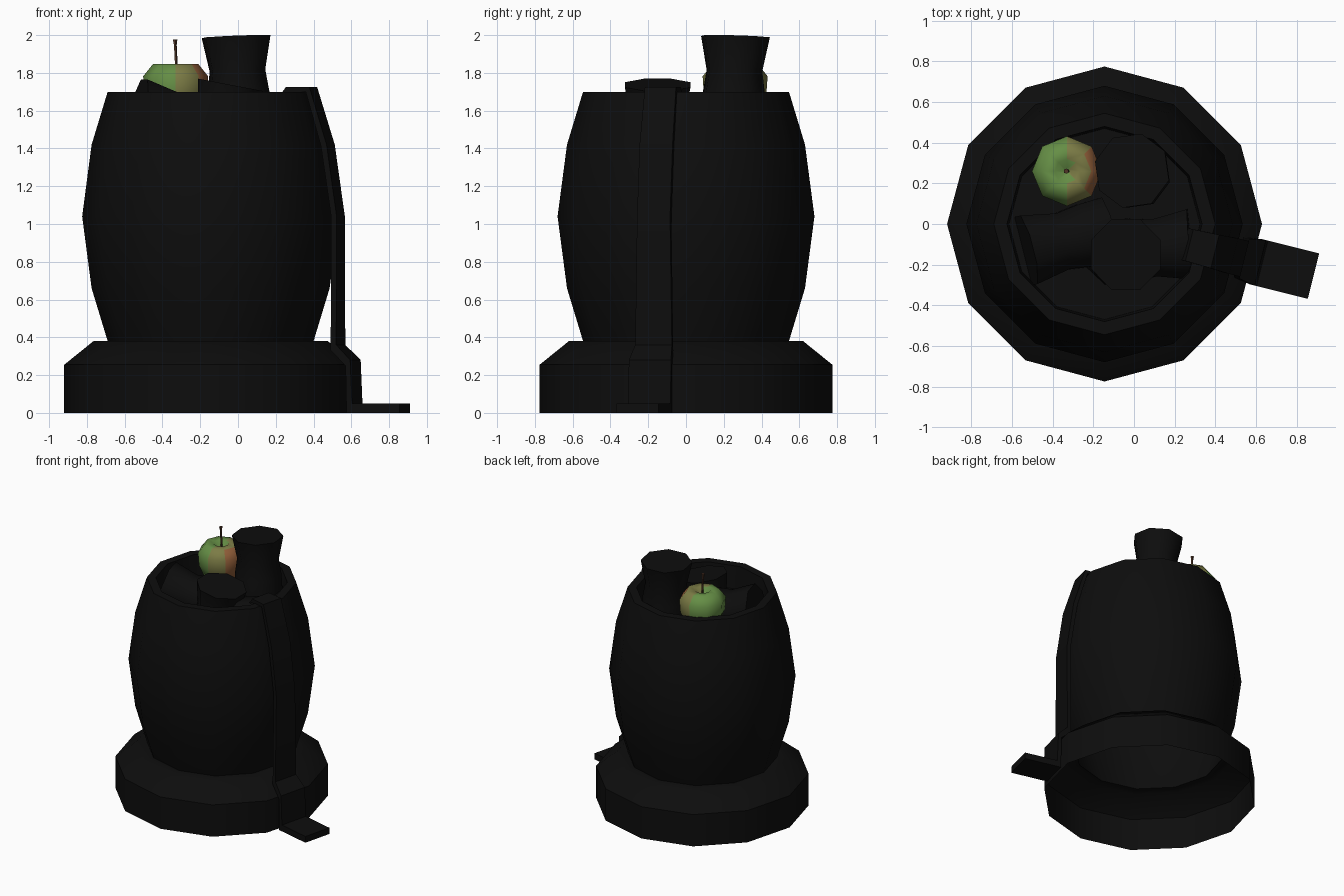
import bpy, bmesh, math
from mathutils import Vector, Matrix

if "Cube" in bpy.data.objects:
    bpy.data.objects.remove(bpy.data.objects["Cube"])


def mat(name, rgb):
    m = bpy.data.materials.new(name)
    m.diffuse_color = (*rgb, 1)
    m.use_nodes = True
    m.node_tree.nodes["Principled BSDF"].inputs["Base Color"].default_value = m.diffuse_color
    return m


BLACK = mat("black", (0.004, 0.004, 0.004))
GREEN = mat("apple_green", (0.13, 0.27, 0.06))
BLEND = mat("apple_blend", (0.2, 0.2, 0.06))
RED = mat("apple_red", (0.28, 0.11, 0.04))
BROWN = mat("stem_brown", (0.08, 0.035, 0.02))


def finish(name, bm, mats, angle, matrix=Matrix()):
    bmesh.ops.recalc_face_normals(bm, faces=bm.faces)
    me = bpy.data.meshes.new(name)
    bm.to_mesh(me)
    bm.free()
    ob = bpy.data.objects.new(name, me)
    bpy.context.collection.objects.link(ob)
    ob.matrix_world = matrix
    for m in mats:
        me.materials.append(m)
    bpy.ops.object.select_all(action='DESELECT')
    ob.select_set(True)
    bpy.context.view_layer.objects.active = ob
    bpy.ops.object.shade_smooth_by_angle(angle=math.radians(angle))
    return ob


def bridge(bm, rings):
    for a, b in zip(rings, rings[1:]):
        n = len(a)
        for i in range(n):
            j = (i + 1) % n
            bm.faces.new((a[i], a[j], b[j], b[i]))


def lathe(profile, sides, cap_start=False, cap_end=False, phase=0.0):
    bm = bmesh.new()
    rings = []
    for r, z in profile:
        rings.append([bm.verts.new((r * math.cos(phase + 2 * math.pi * i / sides),
                                    r * math.sin(phase + 2 * math.pi * i / sides), z))
                      for i in range(sides)])
    bridge(bm, rings)
    if cap_start:
        bm.faces.new(rings[0])
    if cap_end:
        bm.faces.new(rings[-1])
    return bm


CX = -0.145
centre = Matrix.Translation((CX, 0, 0))

# open-bottomed base mound
finish("base", lathe([(0.775, 0), (0.775, 0.255), (0.62, 0.38), (0.54, 0.38)], 12),
       [BLACK], 40, centre)

# bulging barrel with a recessed inside
finish("barrel", lathe([(0.545, 0.38), (0.63, 0.66), (0.68, 1.04), (0.63, 1.42), (0.545, 1.70),
                        (0.48, 1.70), (0.47, 1.52)], 12, cap_end=True),
       [BLACK], 40, centre)


# dented cans, placed by top centre and axis
def can(name, top, axis):
    bm = lathe([(0.175, -0.42), (0.17, -0.3), (0.152, -0.18), (0.188, 0)], 8,
               True, True, math.pi / 8)
    rot = Vector(axis).to_track_quat('Z', 'Y').to_matrix().to_4x4()
    finish(name, bm, [BLACK], 50, Matrix.Translation(top) @ rot)


can("upright_can", (-0.01, 0.262, 1.992), (-0.04, 0.03, 1))
can("front_can", (-0.04, -0.15, 1.737), (0.19, 0, 1))
can("left_lying_can", (-0.53, -0.13, 1.595), (-0.95, -0.24, 0.2))
can("right_lying_can", (0.28, -0.10, 1.52), (1, 0.1, 0.05))

# apple with a dimple, reddish on one side
apple = lathe([(0.04, -0.16), (0.12, -0.145), (0.165, -0.04), (0.172, 0.06), (0.12, 0.125),
               (0.06, 0.125), (0.015, 0.08)], 8, True, True)
for f in apple.faces:
    c = f.calc_center_median()
    f.material_index = 2 if c.x > 0.1 else 1 if c.x > 0.03 else 0
finish("apple", apple, [GREEN, BLEND, RED], 80, Matrix.Translation((-0.33, 0.26, 1.722)))

# stem
finish("apple_stem", lathe([(0.008, 0), (0.008, 0.15), (0.013, 0.18)], 5, True, True), [BROWN], 40,
       Matrix.Translation((-0.325, 0.26, 1.797)) @ Matrix.Rotation(-0.05, 4, 'Y'))

# strap hanging over the rim: outer r, z, inner r, z, half width
path = [(0.40, 1.64, 0.37, 1.64, 0.08), (0.43, 1.725, 0.42, 1.69, 0.08),
        (0.56, 1.725, 0.54, 1.70, 0.085), (0.655, 1.42, 0.625, 1.41, 0.09),
        (0.71, 1.04, 0.68, 1.04, 0.09), (0.71, 0.36, 0.68, 0.33, 0.10),
        (0.79, 0.28, 0.765, 0.25, 0.115), (0.80, 0.05, 0.77, 0.0, 0.115),
        (1.06, 0.05, 1.06, 0.0, 0.115)]
bm = bmesh.new()
rings = [[bm.verts.new(p) for p in ((ro, w, zo), (ro, -w, zo), (ri, -w, zi), (ri, w, zi))]
         for ro, zo, ri, zi, w in path]
bridge(bm, rings)
bm.faces.new(rings[0])
bm.faces.new(rings[-1])
finish("hanging_strap", bm, [BLACK], 35, centre @ Matrix.Rotation(math.radians(-14), 4, 'Z'))
